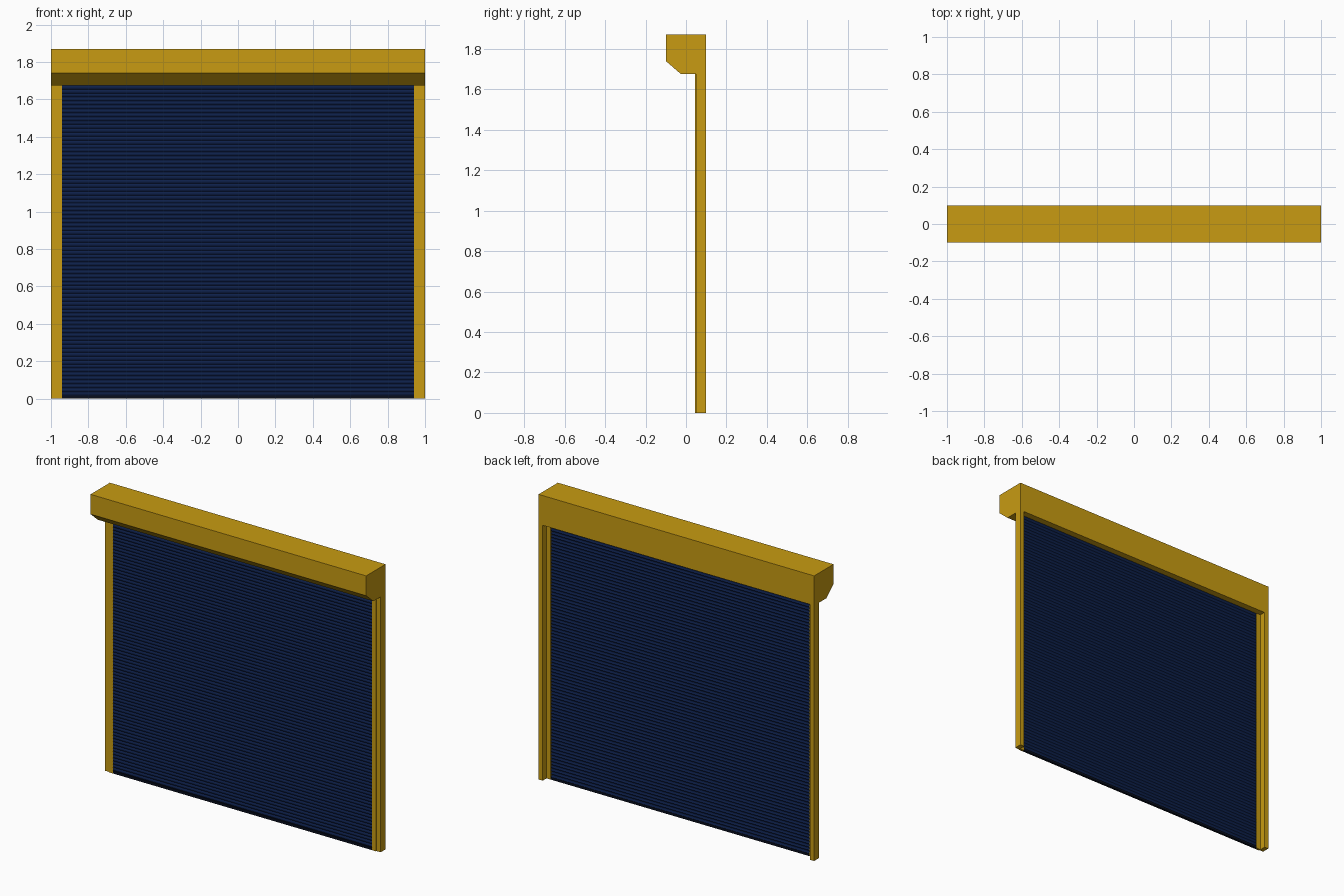
import bpy
import math

if "Cube" in bpy.data.objects:
    bpy.data.objects.remove(bpy.data.objects["Cube"])


def material(name, color):
    m = bpy.data.materials.new(name)
    m.diffuse_color = (*color, 1)
    m.use_nodes = True
    m.node_tree.nodes["Principled BSDF"].inputs["Base Color"].default_value = m.diffuse_color
    return m


gold = material("gold_paint", (0.58, 0.33, 0.006))
navy = material("navy_paint", (0.004, 0.014, 0.068))
dark = material("dark_seal", (0.002, 0.004, 0.012))


def extrude(name, profile, place, start, end, mat):
    """Closed prism: place(a, b, t) maps a profile point and length to xyz."""
    n = len(profile)
    verts = [place(a, b, t) for t in (start, end) for a, b in profile]
    faces = [tuple(range(n)), tuple(range(2 * n - 1, n - 1, -1))]
    faces += [(i, i + n, (i + 1) % n + n, (i + 1) % n) for i in range(n)]
    mesh = bpy.data.meshes.new(name)
    mesh.from_pydata(verts, [], faces)
    mesh.materials.append(mat)
    obj = bpy.data.objects.new(name, mesh)
    bpy.context.collection.objects.link(obj)
    # consistent outward normals
    import bmesh
    bm = bmesh.new()
    bm.from_mesh(mesh)
    bmesh.ops.recalc_face_normals(bm, faces=bm.faces)
    bm.to_mesh(mesh)
    bm.free()
    return obj


def along_x(a, b, t):
    return (t, a, b)


def along_z(a, b, t):
    return (a, b, t)


TOP = 1.675

# Roll housing with chamfered front lower edge
extrude("roll_housing",
        [(-0.1, 1.87), (-0.1, 1.74), (-0.025, TOP), (0.1, TOP), (0.1, 1.87)],
        along_x, -1, 1, gold)

# Stepped guide rails, mirrored left and right
rail = [(0.94, 0.045), (0.97, 0.045), (0.97, 0.05), (1.0, 0.05),
        (1.0, 0.1), (0.97, 0.1), (0.97, 0.06), (0.94, 0.06)]
for side, s in (("left", -1), ("right", 1)):
    extrude(side + "_guide_rail", [(s * x, y) for x, y in rail],
            along_z, 0, TOP, gold)

# Curved slat, repeated up the opening
COUNT, BAR = 79, 0.016
pitch = (TOP - BAR) / COUNT
STEPS = 4
arc = [(math.sin(math.pi * i / STEPS), pitch * i / STEPS) for i in range(STEPS + 1)]
front = [(0.051 - 0.005 * s, BAR + z) for s, z in arc]
back = [(0.057 - 0.005 * s, BAR + z) for s, z in reversed(arc)]
slats = extrude("shutter_slats", front + back, along_x, -0.94, 0.94, navy)
array = slats.modifiers.new("repeat", 'ARRAY')
array.count = COUNT
array.use_relative_offset = False
array.use_constant_offset = True
array.constant_offset_displace = (0, 0, pitch)

# Bottom seal bar
extrude("bottom_bar", [(0.045, 0), (0.06, 0), (0.06, BAR), (0.045, BAR)],
        along_x, -0.94, 0.94, dark)
